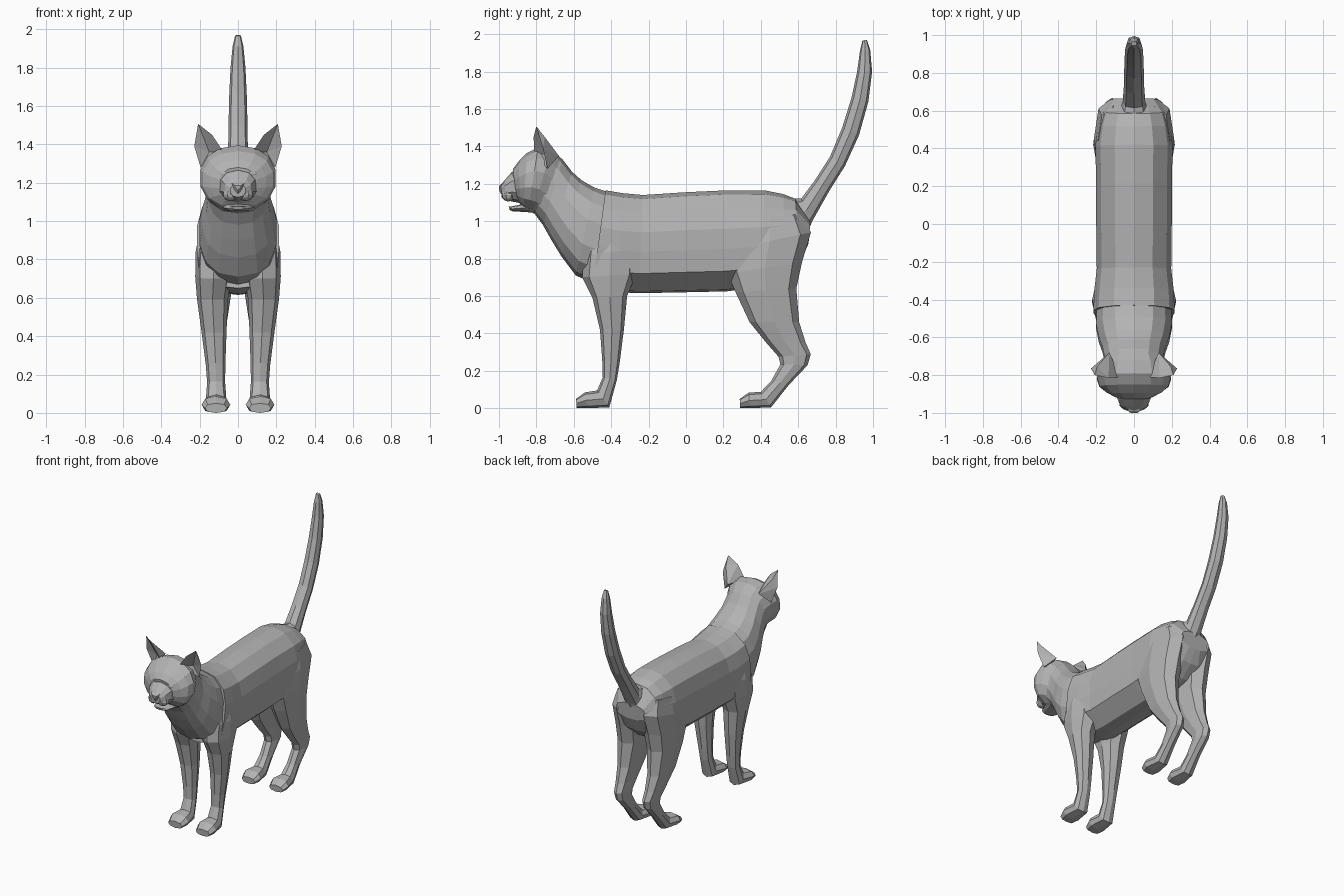
import bpy, bmesh, math
from mathutils import Matrix

fur = bpy.data.materials.new("grey_fur")
fur.diffuse_color = (0.45, 0.45, 0.45, 1)


def finish(name, bm):
    """Turn a bmesh into a flat-shaded grey object."""
    bmesh.ops.recalc_face_normals(bm, faces=bm.faces[:])
    me = bpy.data.meshes.new(name)
    bm.to_mesh(me)
    bm.free()
    me.materials.append(fur)
    ob = bpy.data.objects.new(name, me)
    bpy.context.collection.objects.link(ob)
    return ob


def oval(n, power=0.85):
    """Unit section: (sideways -1..1, along 0..1)."""
    def p(v):
        return math.copysign(abs(v) ** power, v)
    return [(p(math.sin(2 * math.pi * i / n)), 0.5 + 0.5 * p(math.cos(2 * math.pi * i / n)))
            for i in range(n)]


def loft(name, rings, section, side=1):
    """Skin rings given as (y1, z1, y2, z2, x centre, half width)."""
    bm = bmesh.new()
    loops = []
    for y1, z1, y2, z2, xc, w in rings:
        loops.append([bm.verts.new((side * (xc + w * s), y2 + (y1 - y2) * t,
                                    max(0, z2 + (z1 - z2) * t))) for s, t in section])
    n = len(section)
    for a, b in zip(loops, loops[1:]):
        for i in range(n):
            bm.faces.new((a[i], a[(i + 1) % n], b[(i + 1) % n], b[i]))
    bm.faces.new(loops[0])
    bm.faces.new(loops[-1])
    return finish(name, bm)


def ball(name, loc, size, yaw=0, seg=10):
    bm = bmesh.new()
    bmesh.ops.create_uvsphere(bm, u_segments=seg, v_segments=6, radius=1)
    bm.transform(Matrix.Translation(loc) @ Matrix.Rotation(yaw, 4, 'Z') @ Matrix.Diagonal((*size, 1)))
    return finish(name, bm)


# Torso and neck: straight flanks with a sharp fold under the belly
half = [(0.4, 0.02), (0.95, 0.2), (1, 0.42), (1, 0.62), (0.87, 0.82), (0.5, 0.96)]
trunk = [(0, 0)] + half + [(0, 1)] + [(-s, t) for s, t in reversed(half)]
loft("torso", [
    (0.665, 1.00, 0.655, 0.88, 0, 0.12),
    (0.585, 1.12, 0.61, 0.78, 0, 0.17),
    (0.52, 1.145, 0.52, 0.70, 0, 0.19),
    (0.42, 1.165, 0.40, 0.65, 0, 0.205),
    (0.22, 1.165, 0.22, 0.625, 0, 0.20),
    (0.0, 1.155, 0.0, 0.62, 0, 0.20),
    (-0.23, 1.14, -0.25, 0.615, 0, 0.197),
    (-0.34, 1.15, -0.36, 0.62, 0, 0.21),
    (-0.43, 1.165, -0.50, 0.65, 0, 0.215),
], trunk)
loft("neck", [
    (-0.40, 1.15, -0.45, 0.65, 0, 0.20),
    (-0.49, 1.18, -0.59, 0.71, 0, 0.205),
    (-0.56, 1.22, -0.665, 0.81, 0, 0.19),
    (-0.61, 1.265, -0.72, 0.90, 0, 0.17),
    (-0.66, 1.33, -0.765, 0.98, 0, 0.16),
    (-0.73, 1.37, -0.81, 1.04, 0, 0.16),
], oval(14))

# Head, muzzle and open lower jaw
loft("head", [
    (-0.66, 1.33, -0.77, 1.02, 0, 0.15),
    (-0.72, 1.385, -0.82, 1.045, 0, 0.185),
    (-0.79, 1.395, -0.845, 1.055, 0, 0.20),
    (-0.85, 1.365, -0.87, 1.07, 0, 0.187),
    (-0.895, 1.32, -0.885, 1.09, 0, 0.15),
    (-0.925, 1.28, -0.905, 1.11, 0, 0.10),
], oval(14, 0.9))
loft("muzzle", [
    (-0.87, 1.27, -0.85, 1.09, 0, 0.12),
    (-0.93, 1.265, -0.93, 1.105, 0, 0.09),
    (-0.965, 1.225, -0.97, 1.115, 0, 0.07),
    (-0.99, 1.195, -0.985, 1.125, 0, 0.04),
], oval(10))
loft("nose", [
    (-0.95, 1.215, -0.95, 1.14, 0, 0.035),
    (-0.99, 1.197, -0.985, 1.14, 0, 0.032),
    (-1.0, 1.187, -0.998, 1.16, 0, 0.018),
], [(-1, 1), (1, 1), (0.6, 0.4), (0, 0), (-0.6, 0.4)])
loft("jaw", [
    (-0.82, 1.11, -0.81, 1.045, 0, 0.10),
    (-0.88, 1.09, -0.87, 1.05, 0, 0.075),
    (-0.93, 1.08, -0.925, 1.052, 0, 0.055),
    (-0.948, 1.078, -0.943, 1.06, 0, 0.03),
], oval(8))

# Tail: front edge and back edge of each ring
loft("tail", [
    (0.55, 1.12, 0.655, 0.95, 0, 0.075),
    (0.615, 1.12, 0.675, 1.00, 0, 0.06),
    (0.69, 1.22, 0.765, 1.16, 0, 0.054),
    (0.77, 1.345, 0.85, 1.295, 0, 0.052),
    (0.835, 1.50, 0.925, 1.46, 0, 0.050),
    (0.885, 1.66, 0.975, 1.64, 0, 0.046),
    (0.915, 1.80, 0.995, 1.80, 0, 0.039),
    (0.93, 1.91, 0.985, 1.915, 0, 0.028),
    (0.943, 1.965, 0.967, 1.97, 0, 0.015),
], oval(8))

# Legs: front edge and back edge of each ring, from hip down to toes
front_leg = [
    (-0.50, 1.00, -0.29, 1.00, 0.11, 0.08),
    (-0.545, 0.82, -0.26, 0.85, 0.122, 0.10),
    (-0.555, 0.70, -0.265, 0.72, 0.128, 0.095),
    (-0.50, 0.59, -0.315, 0.60, 0.133, 0.081),
    (-0.46, 0.42, -0.332, 0.42, 0.125, 0.065),
    (-0.448, 0.26, -0.355, 0.24, 0.117, 0.051),
    (-0.445, 0.165, -0.37, 0.15, 0.114, 0.047),
    (-0.475, 0.095, -0.41, 0.005, 0.114, 0.055),
    (-0.54, 0.085, -0.53, 0.0, 0.115, 0.075),
    (-0.588, 0.05, -0.585, 0.0, 0.115, 0.058),
]
hind_leg = [
    (0.27, 1.00, 0.62, 1.04, 0.11, 0.08),
    (0.225, 0.85, 0.668, 0.94, 0.115, 0.098),
    (0.222, 0.72, 0.62, 0.78, 0.118, 0.098),
    (0.265, 0.62, 0.59, 0.64, 0.122, 0.088),
    (0.34, 0.46, 0.605, 0.46, 0.125, 0.065),
    (0.425, 0.355, 0.64, 0.35, 0.122, 0.05),
    (0.495, 0.275, 0.667, 0.29, 0.118, 0.043),
    (0.505, 0.235, 0.65, 0.23, 0.116, 0.042),
    (0.455, 0.145, 0.55, 0.125, 0.114, 0.042),
    (0.40, 0.088, 0.455, 0.005, 0.114, 0.05),
    (0.335, 0.083, 0.34, 0.0, 0.115, 0.073),
    (0.287, 0.05, 0.29, 0.0, 0.115, 0.056),
]


def ear(name, side):
    """Cupped ear: rim, hollow centre and two points on the back."""
    pts = [(0.075, -0.81, 1.36), (0.135, -0.815, 1.45), (0.208, -0.80, 1.507),
           (0.228, -0.765, 1.39), (0.195, -0.74, 1.28),
           (0.15, -0.75, 1.36), (0.13, -0.68, 1.35), (0.195, -0.755, 1.45)]
    faces = [(0, 1, 5), (1, 2, 5), (2, 3, 5), (3, 4, 5), (4, 0, 5), (1, 0, 6),
             (1, 6, 7), (1, 7, 2), (2, 7, 3), (3, 7, 6), (3, 6, 4), (0, 4, 6)]
    bm = bmesh.new()
    vs = [bm.verts.new((side * x, y, z)) for x, y, z in pts]
    for f in faces:
        bm.faces.new([vs[i] for i in f])
    return finish(name, bm)


# Paired parts
for side, tag in ((1, "left"), (-1, "right")):
    loft("front_leg_" + tag, front_leg, oval(8), side)
    loft("hind_leg_" + tag, hind_leg, oval(8), side)
    ear("ear_" + tag, side)
    ball("eyelid_" + tag, (side * 0.08, -0.897, 1.247), (0.05, 0.016, 0.034), side * 0.5)
    ball("eye_" + tag, (side * 0.08, -0.90, 1.246), (0.036, 0.022, 0.024), side * 0.5)
    ball("whisker_pad_" + tag, (side * 0.04, -0.95, 1.14), (0.042, 0.036, 0.035), side * 0.4, 8)
